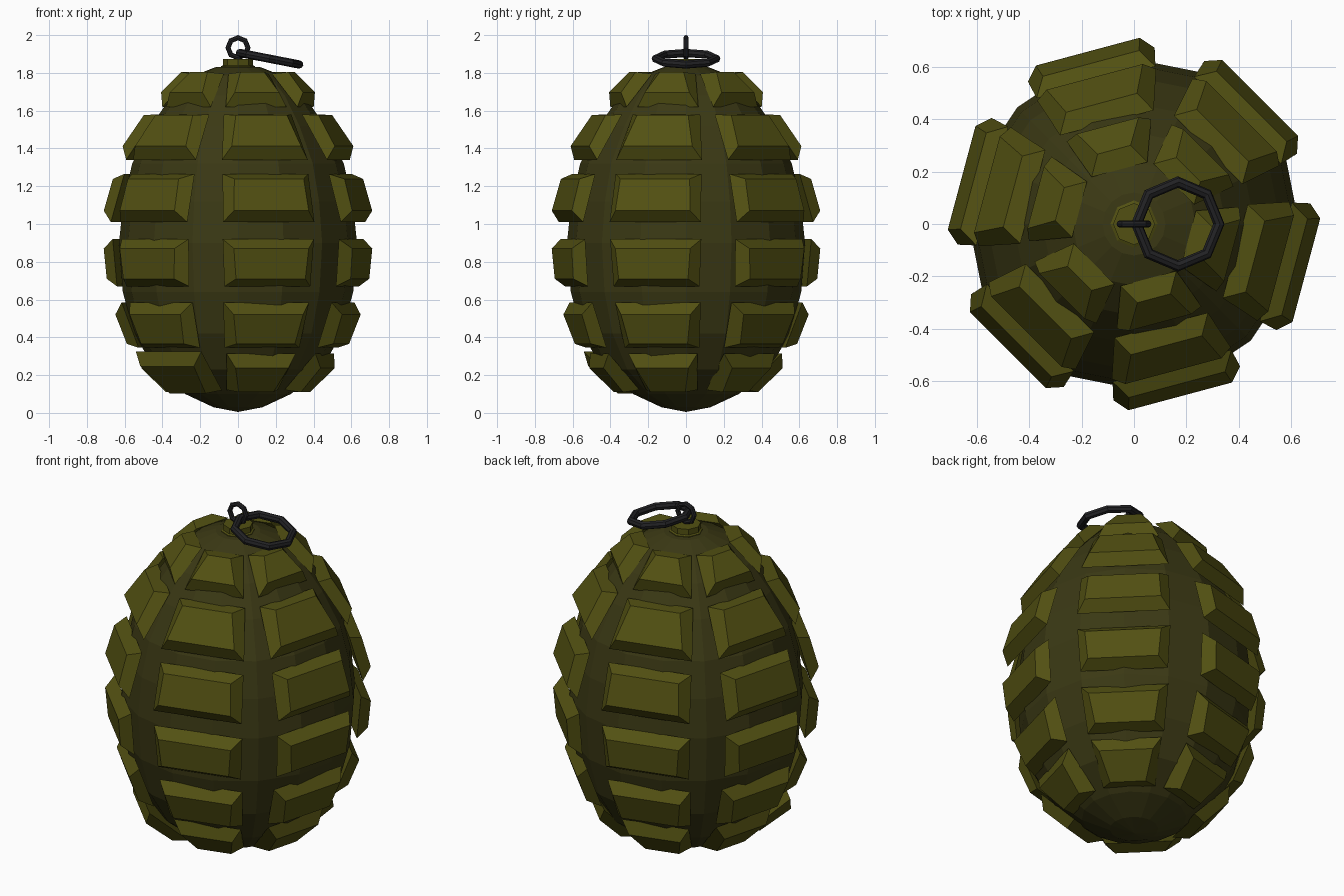
import bpy, bmesh, math
from mathutils import Vector, Matrix

if "Cube" in bpy.data.objects:
    bpy.data.objects.remove(bpy.data.objects["Cube"])


def material(name, rgb):
    m = bpy.data.materials.new(name)
    m.diffuse_color = (*rgb, 1)
    m.use_nodes = True
    m.node_tree.nodes["Principled BSDF"].inputs["Base Color"].default_value = m.diffuse_color
    return m


OLIVE = material("olive green", (0.085, 0.081, 0.006))
DARK = material("dark olive", (0.043, 0.040, 0.007))
BLACK = material("black metal", (0.016, 0.016, 0.018))


def make_object(name, bm, mat):
    bmesh.ops.recalc_face_normals(bm, faces=bm.faces)
    me = bpy.data.meshes.new(name)
    bm.to_mesh(me)
    bm.free()
    me.materials.append(mat)
    ob = bpy.data.objects.new(name, me)
    bpy.context.collection.objects.link(ob)
    return ob


def lathe(name, profile, sides, mat):
    """Turn a (radius, z) profile about z."""
    bm = bmesh.new()
    vs = [bm.verts.new((r, 0, z)) for r, z in profile]
    es = [bm.edges.new(p) for p in zip(vs, vs[1:])]
    bmesh.ops.spin(bm, geom=vs + es, cent=(0, 0, 0), axis=(0, 0, 1),
                   angle=2 * math.pi, steps=sides, use_duplicate=False)
    bmesh.ops.remove_doubles(bm, verts=bm.verts, dist=0.0005)
    return make_object(name, bm, mat)


def ring(name, major, minor, sides, matrix):
    bpy.ops.mesh.primitive_torus_add(major_radius=major, minor_radius=minor,
                                     major_segments=sides, minor_segments=8)
    ob = bpy.context.object
    ob.name = name
    ob.data.transform(matrix)
    ob.data.materials.append(BLACK)
    return ob


# Egg-shaped body
lathe("body", [(0, 0.005), (0.13, 0.03), (0.28, 0.10), (0.44, 0.23), (0.55, 0.42),
               (0.61, 0.64), (0.63, 0.90), (0.607, 1.12), (0.56, 1.32), (0.46, 1.52),
               (0.35, 1.68), (0.235, 1.785), (0.12, 1.83), (0, 1.835)], 16, DARK)

# Raised plates: bottom radius, z, half width, then top radius, z, half width
ROWS = [(0.292, 0.122, 0.14, 0.475, 0.315, 0.19),
        (0.49, 0.345, 0.205, 0.575, 0.585, 0.235),
        (0.60, 0.67, 0.235, 0.62, 0.92, 0.25),
        (0.63, 1.01, 0.25, 0.56, 1.265, 0.235),
        (0.55, 1.34, 0.235, 0.40, 1.58, 0.185),
        (0.37, 1.62, 0.167, 0.215, 1.795, 0.11)]
LOOSE = (0.30, 0.12, 0.18, 0.52, 0.325, 0.245)   # one plate stands proud
INSET, RAISE = 0.045, 0.065


def add_plate(bm, row, rot):
    r0, z0, w0, r1, z1, w1 = row
    lo, hi = Vector((r0, 0, z0)), Vector((r1, 0, z1))
    up = (hi - lo).normalized()
    out = Vector((up.z, 0, -up.x))
    y = Vector((0, 1, 0))
    base = [lo - y * w0, lo + y * w0, hi + y * w1, hi - y * w1]
    lo2, hi2 = lo + up * INSET + out * RAISE, hi - up * INSET + out * RAISE
    a, b = w0 - INSET, w1 - INSET
    face = [lo2 - y * a, lo2 + y * a, hi2 + y * b, hi2 - y * b]
    v = [bm.verts.new(rot @ p) for p in base + face]
    bm.faces.new(v[3::-1])
    bm.faces.new(v[4:])
    for i in range(4):
        j = (i + 1) % 4
        bm.faces.new((v[i], v[j], v[j + 4], v[i + 4]))


bm = bmesh.new()
for col in range(6):
    angle = -135 + 60 * col
    rot = Matrix.Rotation(math.radians(angle), 3, 'Z')
    for i, row in enumerate(ROWS):
        add_plate(bm, LOOSE if (i == 0 and col == 0) else row, rot)
make_object("raised_plates", bm, OLIVE)

# Neck cap on top
lathe("neck_cap", [(0, 1.80), (0.09, 1.80), (0.09, 1.835), (0.08, 1.84),
                   (0.08, 1.873), (0, 1.873)], 8, OLIVE)

# Small upright loop and tilted pull ring
ring("pin_loop", 0.053, 0.014, 8,
     Matrix.Translation((0, 0, 1.933)) @ Matrix.Rotation(math.pi / 2, 4, 'X'))
ring("pull_ring", 0.16, 0.022, 8,
     Matrix.Translation((0.167, 0, 1.875)) @ Matrix.Rotation(math.radians(11), 4, 'Y'))
